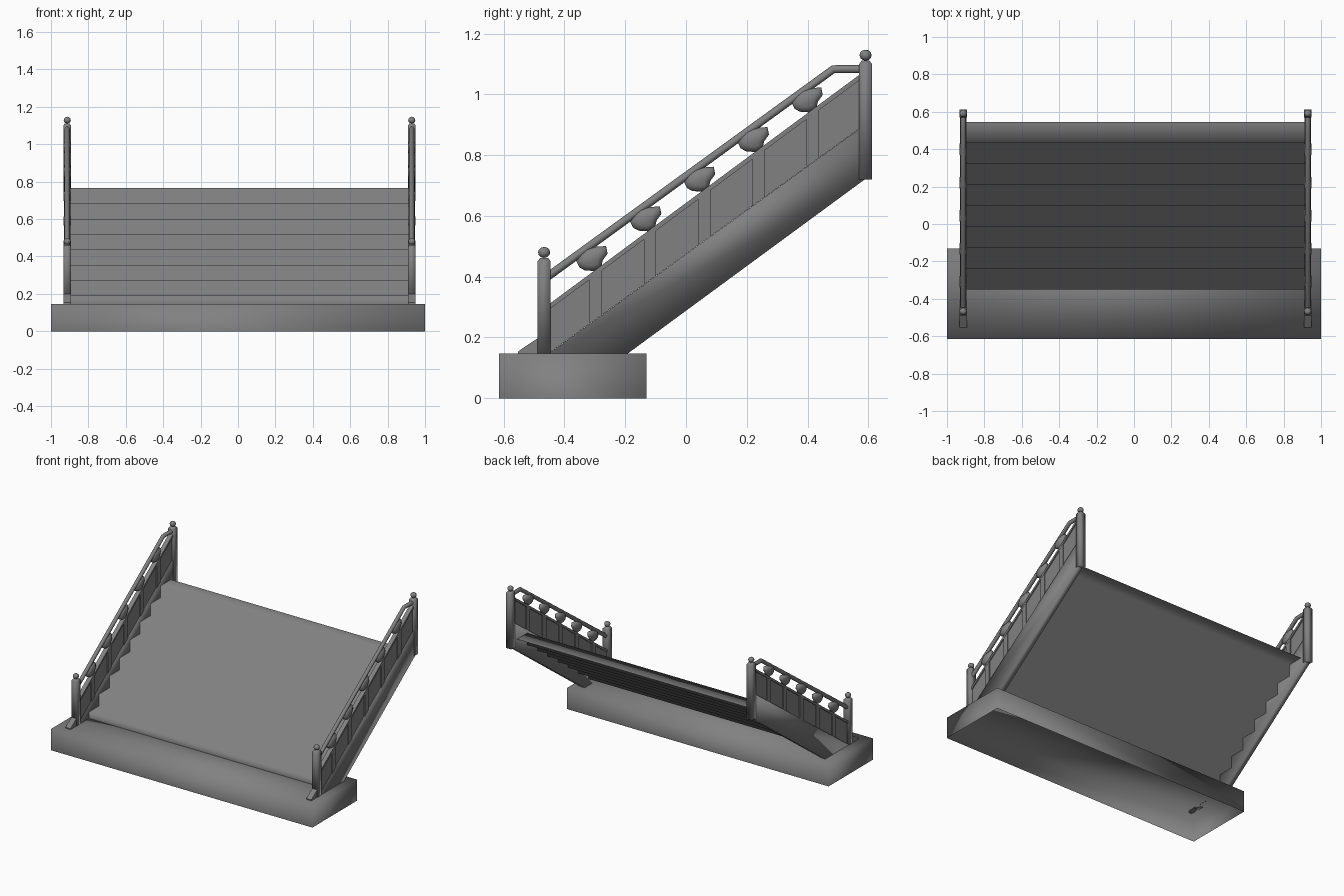
import bpy
import bmesh
from mathutils import Vector

if "Cube" in bpy.data.objects:
    bpy.data.objects.remove(bpy.data.objects["Cube"], do_unlink=True)

stone = bpy.data.materials.new("grey_stone")
stone.use_nodes = True
GREY = (0.22, 0.22, 0.22, 1)
stone.diffuse_color = GREY
stone.node_tree.nodes["Principled BSDF"].inputs["Base Color"].default_value = GREY

MIDDLE = 0.008      # the flight sits slightly off the base centre
REACH = 0.921       # balustrade distance from the middle
FLOOR = 0.147       # top of the base


def finish(name, bm, smooth, fix_normals=True):
    if fix_normals:
        bmesh.ops.recalc_face_normals(bm, faces=bm.faces)
    for face in bm.faces:
        face.smooth = smooth
    mesh = bpy.data.meshes.new(name)
    bm.to_mesh(mesh)
    bm.free()
    mesh.materials.append(stone)
    obj = bpy.data.objects.new(name, mesh)
    bpy.context.collection.objects.link(obj)
    return obj


def loft(name, outline, sections, smooth=False, capped=True):
    """Skin a (y, z) outline through sections of (x, scale) about its centre."""
    bm = bmesh.new()
    cy = sum(p[0] for p in outline) / len(outline)
    cz = sum(p[1] for p in outline) / len(outline)
    rings = [[bm.verts.new((x, cy + (y - cy) * k, cz + (z - cz) * k))
              for y, z in outline] for x, k in sections]
    n = len(outline)
    for a, b in zip(rings, rings[1:]):
        for i in range(n):
            j = (i + 1) % n
            bm.faces.new((a[i], a[j], b[j], b[i]))
    if capped:
        bm.faces.new(rings[0])
        bm.faces.new(rings[-1])
    return finish(name, bm, smooth)


def slab(name, outline, x, half, smooth=False):
    return loft(name, outline, [(x - half, 1), (x + half, 1)], smooth)


def post(name, x, y, bottom, top):
    """Square post with a chamfered head and a squashed ball on top."""
    bm = bmesh.new()
    rings = []
    for z, r in ((bottom, 0.021), (top - 0.047, 0.021), (top - 0.036, 0.013)):
        rings.append([bm.verts.new((x + sx * r, y + sy * r, z))
                      for sx, sy in ((-1, -1), (1, -1), (1, 1), (-1, 1))])
    for a, b in zip(rings, rings[1:]):
        for i in range(4):
            j = (i + 1) % 4
            bm.faces.new((a[i], a[j], b[j], b[i]))
    bm.faces.new(rings[0])
    bm.faces.new(rings[-1])
    ball = bmesh.ops.create_uvsphere(bm, u_segments=10, v_segments=6, radius=0.02)
    for v in ball["verts"]:
        v.co = Vector((x, y, top - 0.018)) + v.co * Vector((1, 1, 0.9))
    finish(name, bm, True)


# Hollow base block, open underneath
bm = bmesh.new()
bmesh.ops.create_cube(bm, size=1)
for v in bm.verts:
    v.co = Vector((v.co.x * 2, v.co.y * 0.485 - 0.3725, (v.co.z + 0.5) * FLOOR))
bmesh.ops.delete(bm, geom=[f for f in bm.faces if f.normal.z < -0.5], context="FACES_ONLY")
finish("base", bm, True)

# Folded sheet of eight steps
bm = bmesh.new()
STEPS, DEPTH, RISE = 8, 0.112, 0.082
line = [(-0.35, FLOOR)]
for i in range(STEPS):
    z = 0.191 + i * RISE
    line += [(-0.35 + i * DEPTH, z), (-0.35 + (i + 1) * DEPTH, z)]
rows = [[bm.verts.new((MIDDLE + s * 0.908, y, z)) for s in (-1, 1)] for y, z in line]
for a, b in zip(rows, rows[1:]):
    bm.faces.new((a[0], a[1], b[1], b[0]))
finish("steps", bm, True, fix_normals=False)


def panel_top(y):
    return 0.314 + 0.739 * (y + 0.445)


def panel_foot(y):
    return 0.153 + 0.723 * (y + 0.445)


def band(y0, y1, low, high):
    return [(y0, low(y0)), (y1, low(y1)), (y1, high(y1)), (y0, high(y0))]


# Carved cloud outline, relative to its centre
CLOUD = [(-.050, -.007), (-.036, .016), (-.018, .034), (.006, .040), (.048, .043),
         (.053, .018), (.037, -.004), (.032, -.028), (.007, -.039), (-.022, -.037),
         (-.040, -.027)]

for side, s in (("left", 1), ("right", -1)):
    x = MIDDLE + s * REACH

    # Posts and the sloping foot stone
    post(side + "_lower_post", x, -0.467, FLOOR, 0.498)
    post(side + "_upper_post", x, 0.591, 0.72, 1.147)
    slab(side + "_foot_stone", [(-0.553, FLOOR), (-0.467, FLOOR), (-0.467, 0.215),
                                (-0.488, 0.198), (-0.553, 0.154)], x, 0.019)

    # Stringer, thin panel and capping strip
    slab(side + "_stringer", [(-0.452, FLOOR), (-0.192, FLOOR), (0.588, 0.72),
                              (0.575, 0.89)], x, 0.018, True)
    slab(side + "_panel", band(-0.45, 0.575, panel_foot, panel_top), x, 0.008)
    slab(side + "_panel_cap", band(-0.45, 0.575, lambda y: panel_top(y) - 0.018,
                                   panel_top), x, 0.015)

    # Pilasters with carved clouds above them
    for i in range(5):
        y = -0.297 + i * 0.1785
        slab(f"{side}_pilaster_{i + 1}", band(y - 0.02, y + 0.02, panel_foot,
                                              lambda v: panel_top(v) - 0.004), x, 0.014)
        cy, cz = -0.311 + i * 0.177, 0.458 + i * 0.1305
        loft(f"{side}_cloud_{i + 1}", [(cy + a, cz + b) for a, b in CLOUD],
             [(x - 0.02, 0.55), (x - 0.01, 0.92), (x, 1), (x + 0.01, 0.92),
              (x + 0.02, 0.55)], True)

    # Round handrail with a level end
    curve = bpy.data.curves.new(side + "_handrail", "CURVE")
    curve.dimensions = "3D"
    curve.bevel_depth = 0.0135
    curve.bevel_resolution = 2
    curve.use_fill_caps = True
    path = curve.splines.new("POLY")
    path.points.add(2)
    for p, (y, z) in zip(path.points, ((-0.46, 0.397), (0.485, 1.083), (0.585, 1.083))):
        p.co = (x, y, z, 1)
    path.use_smooth = True
    curve.materials.append(stone)
    rail = bpy.data.objects.new(side + "_handrail", curve)
    bpy.context.collection.objects.link(rail)
